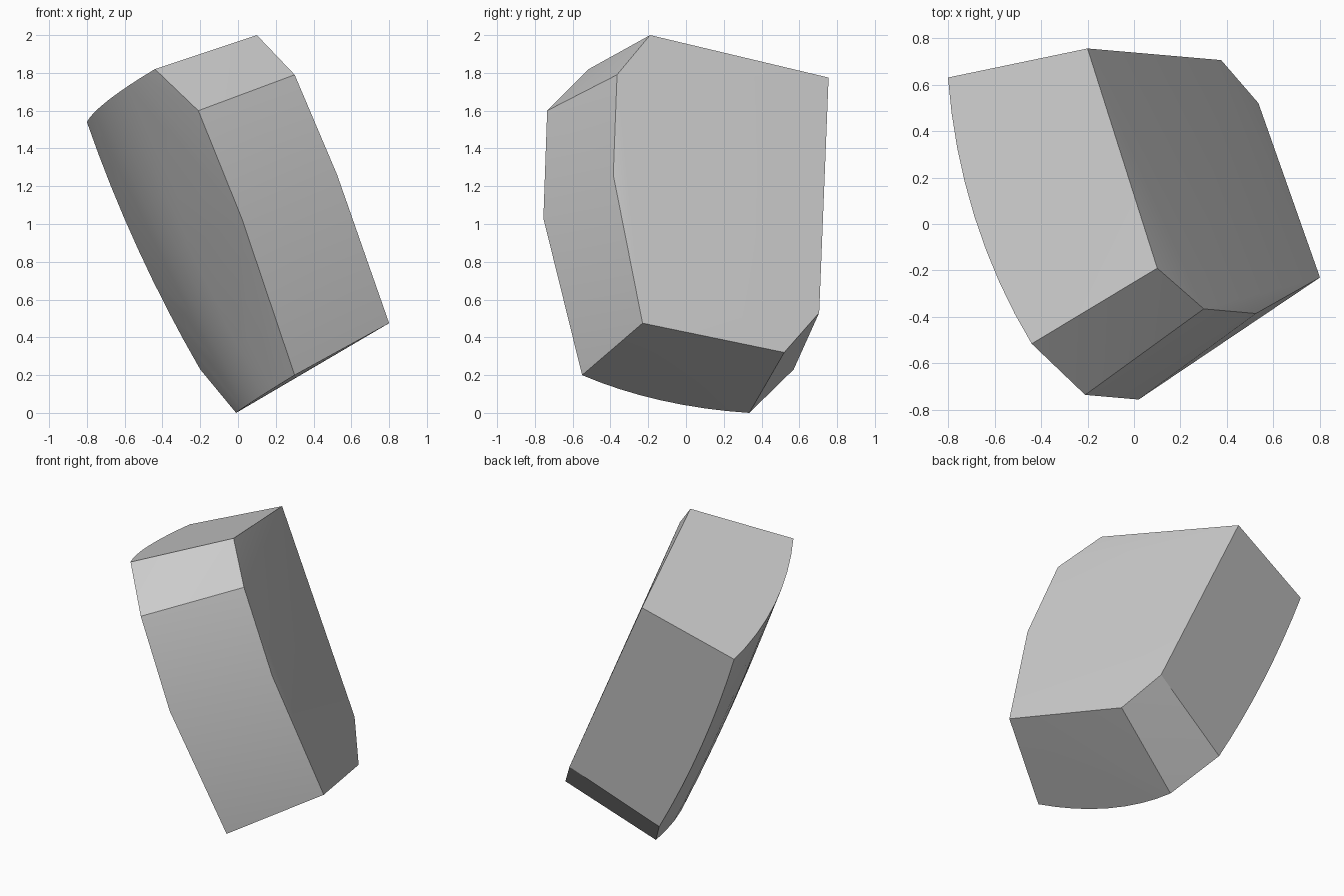
import bpy
import bmesh
from mathutils import Vector

cube = bpy.data.objects.get("Cube")
if cube:
    bpy.data.objects.remove(cube, do_unlink=True)

# Outline of the flat side, walking round from the top corner
flat_side = [Vector(p) for p in (
    (.10, -.19, 2), (.30, -.365, 1.79), (.525, -.385, 1.26), (.80, -.23, .475),
    (.535, .52, .32), (.375, .705, .53), (-.20, .755, 1.775))]
# Matching outline of the rounded side
round_side = [Vector(p) for p in (
    (-.44, -.515, 1.82), (-.21, -.735, 1.60), (.02, -.755, 1.03), (.30, -.55, .20),
    (-.01, .335, 0), (-.20, .57, .23), (-.80, .63, 1.54))]


def bowed_edge(a, b, sag, steps=8):
    """Points between two outline corners, bowed outward along the side walls."""
    points = []
    for i in range(steps + 1):
        t = i / steps
        base = round_side[a].lerp(round_side[b], t)
        back = flat_side[a].lerp(flat_side[b], t)
        points.append(base + (base - back).normalized() * sag * 4 * t * (1 - t))
    return points


# Curved skin stretched between the bowed top and bottom edges
top_edge = bowed_edge(0, 6, .075)
bottom_edge = bowed_edge(3, 4, .072)
outward = Vector((-.85, -.36, -.38))
skin = []
rows = 6
for i, (high, low) in enumerate(zip(top_edge, bottom_edge)):
    for j in range(rows + 1):
        u = j / rows
        bow = .035 * 4 * u * (1 - u) * i / (len(top_edge) - 1)
        skin.append(high.lerp(low, u) + outward * bow)

# Wrap all the points into one convex stone block
bm = bmesh.new()
for point in flat_side + round_side + bowed_edge(5, 6, .035) + skin:
    bm.verts.new(point)
bmesh.ops.remove_doubles(bm, verts=bm.verts, dist=.001)
hull = bmesh.ops.convex_hull(bm, input=bm.verts)
unused = {g for g in hull["geom_interior"] + hull["geom_unused"]
          if isinstance(g, bmesh.types.BMVert)}
bmesh.ops.delete(bm, geom=list(unused), context="VERTS")
bmesh.ops.recalc_face_normals(bm, faces=bm.faces)

mesh = bpy.data.meshes.new("stone_block")
bm.to_mesh(mesh)
bm.free()
stone = bpy.data.objects.new("stone_block", mesh)
bpy.context.collection.objects.link(stone)

# Plain grey stone
grey = bpy.data.materials.new("stone_grey")
grey.use_nodes = True
colour = (.6, .6, .6, 1)
grey.diffuse_color = colour
grey.node_tree.nodes["Principled BSDF"].inputs["Base Color"].default_value = colour
mesh.materials.append(grey)

# Soft curved skin, crisp corners
bpy.ops.object.select_all(action="DESELECT")
stone.select_set(True)
bpy.context.view_layer.objects.active = stone
bpy.ops.object.shade_smooth_by_angle(angle=.5)
